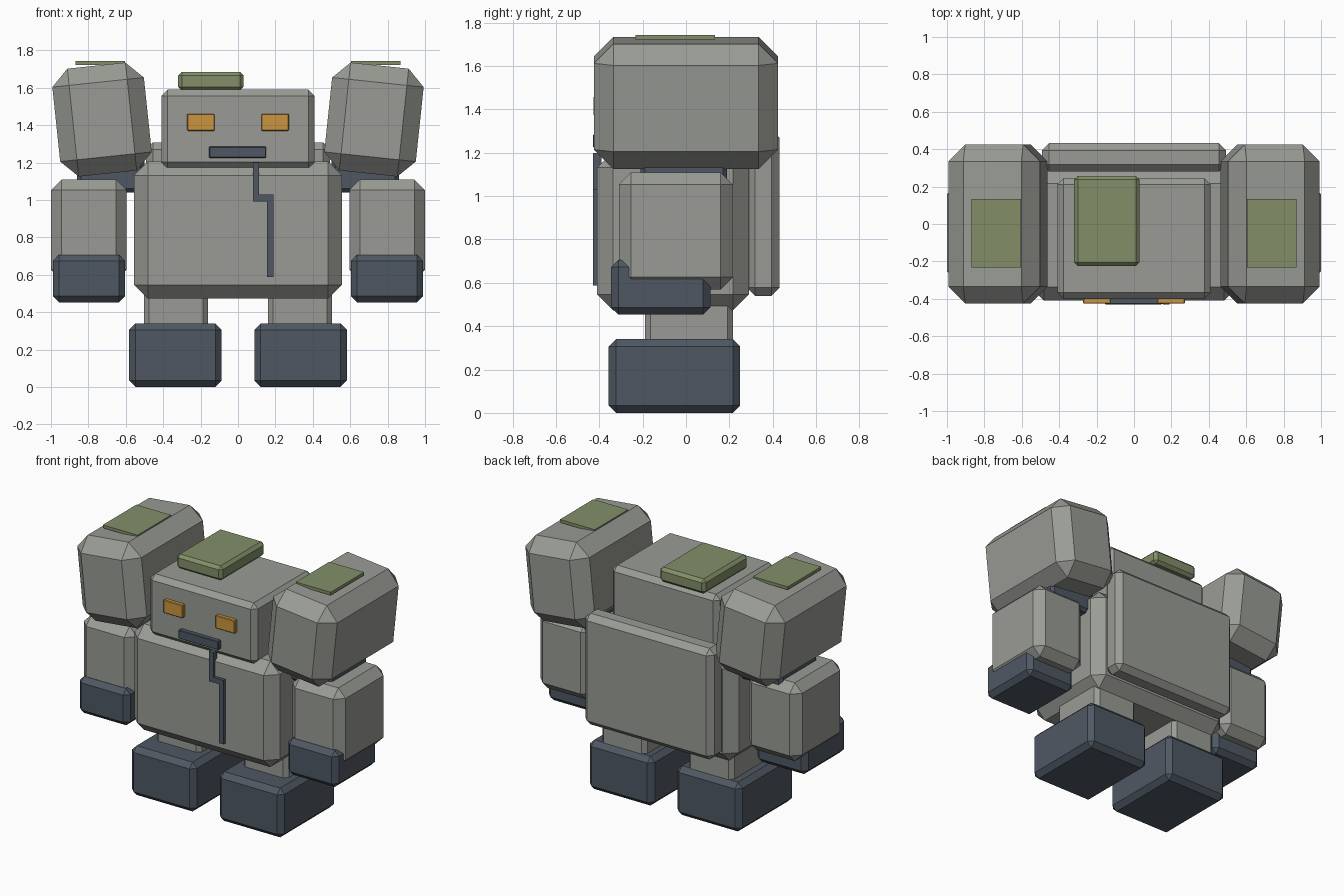
import bpy
import math

if "Cube" in bpy.data.objects:
    bpy.data.objects.remove(bpy.data.objects["Cube"])


def material(name, rgb):
    m = bpy.data.materials.new(name)
    m.diffuse_color = (*rgb, 1.0)
    m.use_nodes = True
    m.node_tree.nodes["Principled BSDF"].inputs["Base Color"].default_value = m.diffuse_color
    return m


STONE = material("grey stone", (0.32, 0.33, 0.30))
SLATE = material("dark slate", (0.078, 0.097, 0.125))
MOSS = material("moss green", (0.223, 0.275, 0.14))
AMBER = material("amber", (0.60, 0.30, 0.05))


def block(name, mat, x, y, z, bevel=0.0, tilt=0.0):
    """Chamfered box given by its x, y and z ranges, tilted about the y axis."""
    centre = [(r[0] + r[1]) / 2 for r in (x, y, z)]
    bpy.ops.mesh.primitive_cube_add(size=1, location=centre)
    ob = bpy.context.object
    ob.name = name
    ob.scale = [r[1] - r[0] for r in (x, y, z)]
    bpy.ops.object.transform_apply(location=False, rotation=False, scale=True)
    ob.rotation_euler.y = math.radians(tilt)
    ob.data.materials.append(mat)
    if bevel:
        mod = ob.modifiers.new("chamfer", 'BEVEL')
        mod.width = bevel
        mod.segments = 1
    return ob


def pair(name, mat, x, y, z, bevel=0.0, tilt=0.0):
    """Right-hand block plus its mirror image on the left."""
    block("right_" + name, mat, x, y, z, bevel, tilt)
    block("left_" + name, mat, (-x[1], -x[0]), y, z, bevel, -tilt)


# Body and head
block("torso", STONE, (-0.555, 0.555), (-0.41, 0.29), (0.473, 1.205), 0.073)
block("back_slab", STONE, (-0.493, 0.493), (0.28, 0.432), (0.54, 1.307), 0.038)
block("head", STONE, (-0.41, 0.41), (-0.40, 0.245), (1.17, 1.59), 0.033)
block("head_moss", MOSS, (-0.32, 0.03), (-0.225, 0.257), (1.585, 1.685), 0.02)

# Face
pair("eye", AMBER, (0.125, 0.272), (-0.426, -0.38), (1.37, 1.46), 0.004)
block("mouth", SLATE, (-0.155, 0.15), (-0.43, -0.38), (1.225, 1.285), 0.004)

# Chest crack
block("crack_upper", SLATE, (0.08, 0.113), (-0.43, -0.39), (0.995, 1.20))
block("crack_step", SLATE, (0.08, 0.19), (-0.429, -0.39), (0.993, 1.03))
block("crack_lower", SLATE, (0.155, 0.19), (-0.43, -0.39), (0.587, 1.028))

# Shoulders, leaning outwards
pair("shoulder", STONE, (0.481, 0.973), (-0.425, 0.425), (1.14, 1.72), 0.09, 6)
pair("shoulder_moss", MOSS, (0.604, 0.87), (-0.232, 0.133), (1.722, 1.743))

# Arms
pair("shoulder_joint", SLATE, (0.50, 0.86), (-0.21, 0.19), (1.04, 1.30), 0.02)
pair("arm", STONE, (0.595, 1.0), (-0.31, 0.217), (0.57, 1.11), 0.057)
pair("fist", SLATE, (0.603, 0.99), (-0.345, 0.112), (0.453, 0.706), 0.033)

# Legs
pair("leg", STONE, (0.16, 0.503), (-0.19, 0.218), (0.30, 0.56), 0.027)
pair("foot", SLATE, (0.087, 0.582), (-0.357, 0.25), (0.0, 0.34), 0.034)
